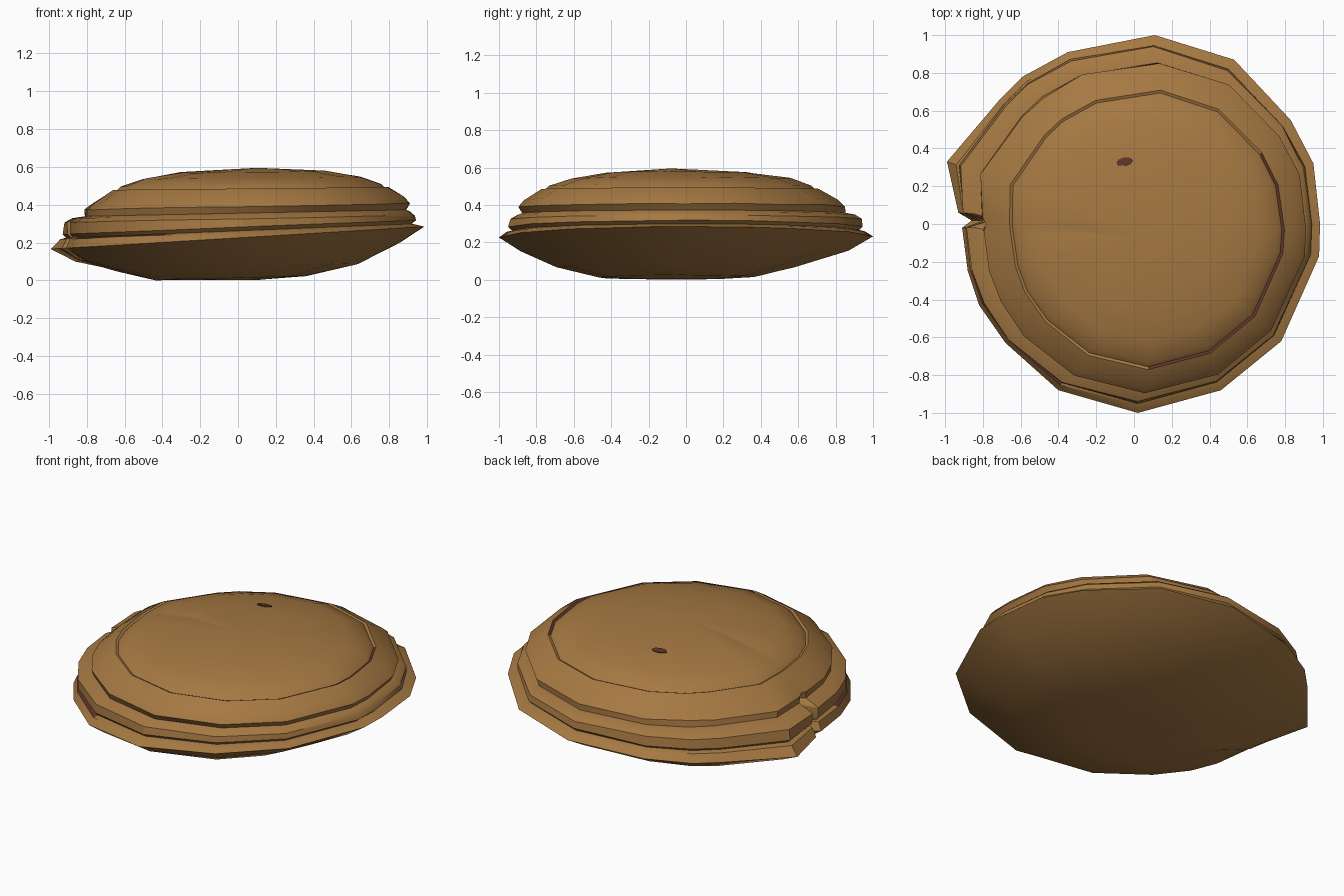
import bpy, bmesh, math, random
from mathutils import Vector

if "Cube" in bpy.data.objects:
    bpy.data.objects.remove(bpy.data.objects["Cube"])

random.seed(4)

def material(name, rgb):
    m = bpy.data.materials.new(name)
    m.diffuse_color = (*rgb, 1)
    m.use_nodes = True
    m.node_tree.nodes["Principled BSDF"].inputs["Base Color"].default_value = m.diffuse_color
    return m

crust = material("golden brown crust", (0.38, 0.19, 0.055))
filling = material("dark red filling", (0.11, 0.034, 0.022))

# irregular rim outline seen from above
OUTLINE = [(.11, 1), (.53, .87), (.83, .55), (.95, .32), (.985, 0), (.98, -.17),
           (.78, -.62), (.46, -.88), (.02, -1), (-.40, -.88), (-.68, -.63),
           (-.82, -.43), (-.88, -.25), (-.91, -.02), (-.92, .02), (-.93, .06),
           (-.99, .33), (-.71, .66), (-.59, .78), (-.35, .91)]
NOTCH = 14
N = len(OUTLINE)

# rings from bottom to top: scale, roundness, cx, cy, z, tilt in x, notch, wobble
RINGS = [
    (.22, .6, -.10, -.05, .003, .00, 0, .00),
    (.42, .6, -.04, -.05, .015, .03, 0, .01),
    (.66, .5, -.01, -.05, .070, .03, 0, .012),
    (.88, .3, .00, .00, .150, .06, 0, .01),
    (1.0, .0, .00, .00, .225, .06, .06, .0),      # rim
    (.965, .2, .00, .00, .255, .04, .10, .004),
    (.935, .3, .00, .00, .262, .04, .12, .0),     # side groove
    (.955, .3, .00, .00, .280, .04, .12, .004),
    (.950, .4, .00, .00, .325, .02, .13, .004),
    (.915, .4, .01, .00, .345, .02, .13, .004),
    (.875, .5, .03, -.01, .355, .02, .05, .0),    # ledge under top shell
    (.885, .5, .04, -.02, .390, .02, .02, .006),
    (.850, .5, .05, -.03, .425, .02, 0, .006),
    (.750, .6, .06, -.03, .485, .01, 0, .0),
    (.735, .6, .06, -.03, .479, .01, 0, .0),      # top crease
    (.710, .6, .06, -.03, .502, .01, 0, .0),
    (.600, .6, .07, -.03, .540, .01, 0, .01),
    (.400, .7, .08, -.04, .572, .01, 0, .01),
]
SIDE_GROOVE, TOP_CREASE = 5, 13

def make_ring(bm, s, rnd, cx, cy, z, tilt, notch, wob):
    out = []
    for i, (x, y) in enumerate(OUTLINE):
        r = math.hypot(x, y)
        a = math.atan2(y, x)
        k = s * (r + (0.98 - r) * rnd) + random.uniform(-wob, wob)
        if i == NOTCH:
            k -= notch
        px, py = k * math.cos(a) + cx, k * math.sin(a) + cy
        out.append(bm.verts.new((px, py, max(0, z + tilt * px + random.uniform(-wob, wob) * .4))))
    return out

# pastry body: lofted shell with bottom and domed top
bm = bmesh.new()
rings = [make_ring(bm, *r) for r in RINGS]
for k in range(len(rings) - 1):
    for i in range(N):
        j = (i + 1) % N
        f = bm.faces.new((rings[k][i], rings[k][j], rings[k + 1][j], rings[k + 1][i]))
        c = f.calc_center_median()
        ang = math.degrees(math.atan2(c.y, c.x))
        # dark filling shows in the open cracks
        if k == TOP_CREASE and -95 < ang < 28:
            f.material_index = 1
        if k == SIDE_GROOVE and -165 < ang < -110:
            f.material_index = 1
bm.faces.new(rings[0])
tip = bm.verts.new((.10, -.08, .595))
for i in range(N):
    bm.faces.new((rings[-1][i], rings[-1][(i + 1) % N], tip))
bmesh.ops.recalc_face_normals(bm, faces=bm.faces)
mesh = bpy.data.meshes.new("pastry_body")
bm.to_mesh(mesh)
bm.free()
body = bpy.data.objects.new("pastry_body", mesh)
bpy.context.collection.objects.link(body)
mesh.materials.append(crust)
mesh.materials.append(filling)
bpy.context.view_layer.objects.active = body
body.select_set(True)
bpy.ops.object.shade_smooth_by_angle(angle=math.radians(28))

# small filling spot on the top
bpy.context.view_layer.update()
hit, loc, nor, _ = body.ray_cast(Vector((-.05, .33, 2)), Vector((0, 0, -1)))
bpy.ops.mesh.primitive_cylinder_add(vertices=8, radius=1, depth=1, location=loc + nor * .001)
spot = bpy.context.object
spot.name = "filling_spot"
spot.scale = (.045, .022, .006)
spot.rotation_euler = nor.to_track_quat('Z', 'Y').to_euler()
spot.data.materials.append(filling)
